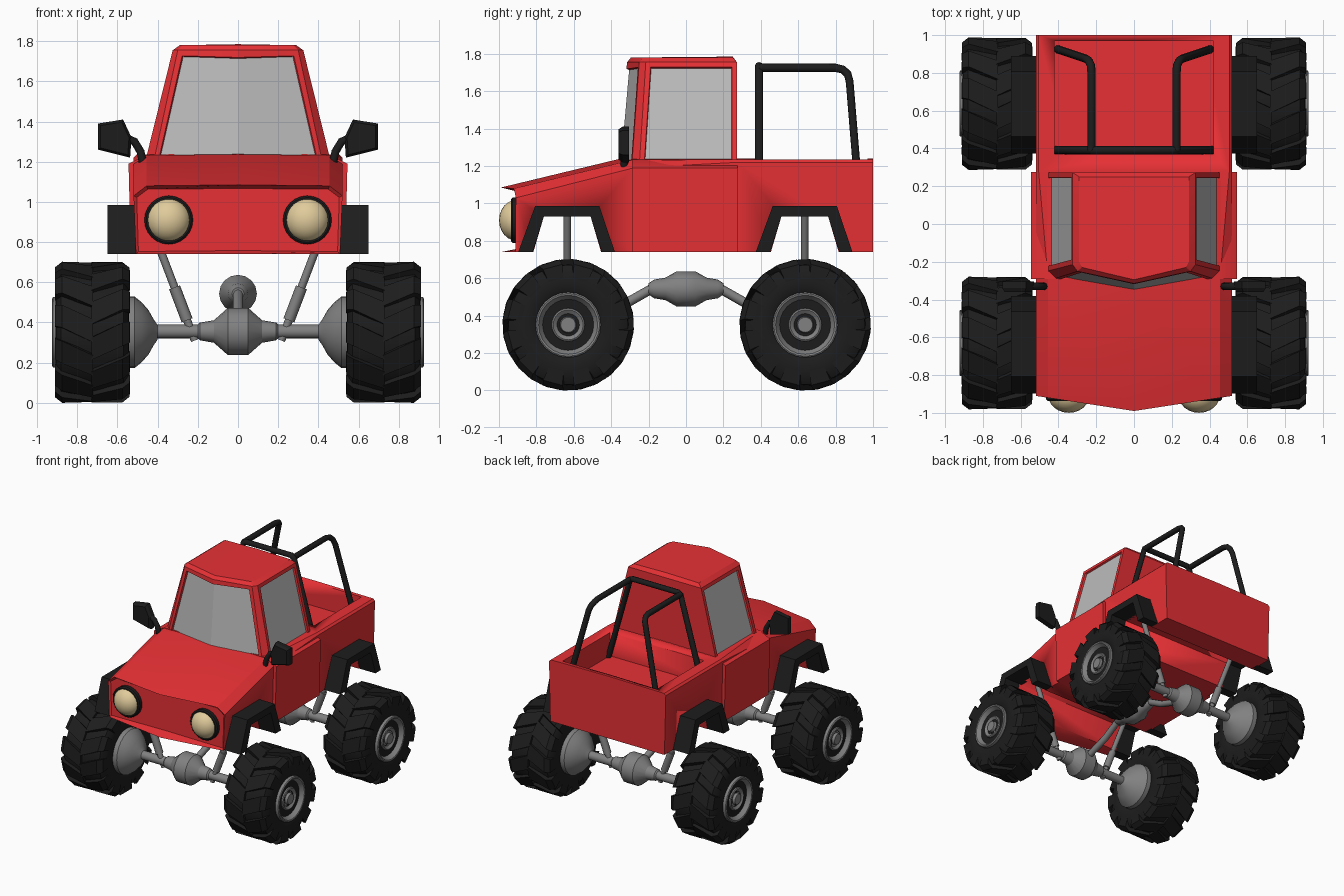
import bpy, bmesh
from math import sin, cos, pi, radians
from mathutils import Vector

if "Cube" in bpy.data.objects:
    bpy.data.objects.remove(bpy.data.objects["Cube"])


def material(name, rgb):
    m = bpy.data.materials.new(name)
    m.diffuse_color = (*rgb, 1)
    m.use_nodes = True
    m.node_tree.nodes["Principled BSDF"].inputs["Base Color"].default_value = m.diffuse_color
    return m


RED = material("red_paint", (0.8, 0.03, 0.035))
BLACK = material("black_rubber", (0.012, 0.012, 0.012))
LAMP = material("lamp_glass", (0.75, 0.6, 0.33))
GLASS = material("window_glass", (0.5, 0.5, 0.5))
GREY = material("grey_metal", (0.22, 0.22, 0.22))


def loft(bm, rings, split=True):
    """Skin closed rings; returns the side faces per span plus the cap faces."""
    vs = [[bm.verts.new(p) for p in r] for r in rings]
    n = len(vs[0])
    spans = [[bm.faces.new((a[i], a[(i + 1) % n], b[(i + 1) % n], b[i])) for i in range(n)]
             for a, b in zip(vs, vs[1:])]
    caps = []
    for r in (vs[0], vs[-1]):
        parts = [r[:n // 2 + 1], r[n // 2:] + r[:1]] if split else [r]
        caps.append([bm.faces.new(p) for p in parts])
    bmesh.ops.recalc_face_normals(bm, faces=bm.faces)
    return spans, caps


def finish(bm, name, *mats, angle=30):
    me = bpy.data.meshes.new(name)
    bm.to_mesh(me)
    bm.free()
    ob = bpy.data.objects.new(name, me)
    bpy.context.collection.objects.link(ob)
    for m in mats:
        me.materials.append(m)
    bpy.ops.object.select_all(action='DESELECT')
    ob.select_set(True)
    bpy.context.view_layer.objects.active = ob
    bpy.ops.object.shade_smooth_by_angle(angle=radians(angle))
    return ob


def solid(name, rings, mat, split=True, angle=30):
    bm = bmesh.new()
    loft(bm, rings, split)
    return finish(bm, name, mat, angle=angle)


def sym(pts):
    """Complete a half ring (first and last point on x = 0)."""
    return pts + [(-x, y, z) for x, y, z in reversed(pts[1:-1])]


def lathe(profile, seg=24):
    """Rings around the x axis from (x, radius) pairs."""
    return [[(x, r * cos(2 * pi * i / seg), r * sin(2 * pi * i / seg)) for i in range(seg)]
            for x, r in profile]


def tube(name, pts, radius, mat):
    cu = bpy.data.curves.new(name, 'CURVE')
    cu.dimensions = '3D'
    cu.bevel_depth, cu.bevel_resolution, cu.use_fill_caps = radius, 2, True
    sp = cu.splines.new('POLY')
    sp.points.add(len(pts) - 1)
    for p, co in zip(sp.points, pts):
        p.co = (*co, 1)
    cu.materials.append(mat)
    ob = bpy.data.objects.new(name, cu)
    bpy.context.collection.objects.link(ob)
    return ob


def cut(ob, rings):
    cutter = solid("cutter", rings, RED)
    cutter.hide_render = True
    m = ob.modifiers.new("cut", 'BOOLEAN')
    m.operation, m.object, m.solver = 'DIFFERENCE', cutter, 'EXACT'
    bpy.context.view_layer.objects.active = ob
    bpy.ops.object.modifier_apply(modifier=m.name)
    bpy.data.objects.remove(cutter)


# Body shell: sections from nose to tail, V-shaped nose with sunken grille
def section(y, vee, w, deck, shoulder, top):
    half = [(0, .74), (w - .012, .74), (w, shoulder), (deck, top), (0, top + .005)]
    return sym([(x, y + vee * x / .52, z) for x, z in half])


bm = bmesh.new()
_, caps = loft(bm, [section(-.99, .08, .52, .455, 1.03, 1.08),
                    section(-.36, .08, .52, .455, 1.19, 1.232),
                    section(.28, 0, .52, .505, 1.22, 1.235),
                    section(1, 0, .52, .505, 1.22, 1.235)])
bmesh.ops.inset_region(bm, faces=caps[0], thickness=.018)
for v in {v for f in caps[0] for v in f.verts}:
    v.co.y = -.9
body = finish(bm, "body", RED)
cut(body, [[(-.42, y, z) if k == 0 else (.42, y, z) for y, z in
            ((.37, 1.05), (.97, 1.05), (.97, 1.4), (.37, 1.4))] for k in (0, 1)])
ARCH_IN = [(-.193, .70), (-.125, .93), (.125, .93), (.193, .70)]
for yc in (-.635, .635):
    cut(body, [[(x, yc + y, z) for y, z in ARCH_IN] for x in (-.8, .8)])
for p in body.data.polygons:
    p.material_index = 0

# Door section, slightly wider than the body
solid("doors", [section(-.29, 0, .545, .455, 1.19, 1.236),
                section(.275, 0, .545, .455, 1.19, 1.236)], RED)

# Cab with sunken windows
bm = bmesh.new()
spans, _ = loft(bm, [
    sym([(0, -.365, 1.2), (.42, -.29, 1.2), (.462, -.25, 1.2), (.462, .272, 1.2), (0, .272, 1.2)]),
    sym([(0, -.315, 1.755), (.30, -.25, 1.755), (.325, -.215, 1.755), (.325, .272, 1.755), (0, .272, 1.755)]),
    sym([(0, -.295, 1.78), (.275, -.23, 1.78), (.29, -.20, 1.78), (.29, .25, 1.78), (0, .25, 1.785)])])
side = spans[0]
for faces, t in (([side[0], side[7]], .036), ([side[2]], .038), ([side[5]], .038)):
    bmesh.ops.inset_region(bm, faces=faces, thickness=t)
    bmesh.ops.inset_region(bm, faces=faces, thickness=.004, depth=-.015)
    for f in faces:
        f.material_index = 1
finish(bm, "cab", RED, GLASS, angle=20)

# Roll cage in the bed
tube("roll_hoop", [(-.42, .39, 1.04), (-.225, .39, 1.72), (-.20, .39, 1.735),
                   (.20, .39, 1.735), (.225, .39, 1.72), (.42, .39, 1.04)], .022, BLACK)

# Wheel parts, built once around the x axis and shared by all corners
bm = bmesh.new()
loft(bm, lathe([(-.165, .165), (-.175, .18), (-.183, .22), (-.18, .28), (-.155, .32), (0, .328),
                (.155, .32), (.18, .28), (.183, .22), (.175, .18), (.165, .165)], 36))
for i in range(12):
    for s in (-1, 1):
        rings = []
        for x, ro, ri, shift in ((-.004, .35, .30, .24), (.15, .352, .30, .03),
                                 (.186, .325, .27, 0), (.187, .265, .25, 0)):
            a, w = 2 * pi * (i + .25 + .25 * s) / 12 + shift, .165
            rings.append([(s * x, r * cos(a + d), r * sin(a + d))
                          for r, d in ((ro, -w), (ro, w), (ri, w), (ri, -w))])
        loft(bm, rings, False)
tyre = finish(bm, "tyre", BLACK)
rim = solid("rim", lathe([(.10, .175), (.195, .175), (.20, .168), (.197, .158), (.155, .13), (.145, .092),
                          (.175, .088), (.18, .08), (.165, .06), (.165, .045), (.185, .04)]), GREY)
bowl = solid("wheel_bowl", lathe([(-.15, .178), (-.21, .178), (-.245, .15), (-.28, .11),
                                  (-.305, .065), (-.325, .036)]), GREY)
for part in (tyre, rim, bowl):
    for y, end in ((-.63, "front"), (.637, "rear")):
        for s, sd in ((-1, "left"), (1, "right")):
            ob = bpy.data.objects.new(f"{end}_{sd}_{part.name}", part.data)
            ob.location, ob.scale = (s * .725, y, .351), (s, 1, 1)
            bpy.context.collection.objects.link(ob)
    bpy.data.objects.remove(part)

# Axles with differential, and the central gearbox
for y, end in ((-.63, "front"), (.637, "rear")):
    ax = solid(end + "_axle", lathe([(-.56, .034), (-.20, .034), (-.19, .044), (-.12, .056), (-.05, .118),
                                     (.05, .118), (.12, .056), (.19, .044), (.20, .034), (.56, .034)], 16), GREY)
    ax.location = (0, y, .355)
    k = 1 if y > 0 else -1
    tube(end + "_drive_shaft", [(0, k * .15, .545), (0, k * .19, .54), (0, k * .34, .455), (0, k * .62, .36)],
         .026, GREY)
box = solid("gearbox", lathe([(-.20, .03), (-.17, .05), (-.11, .06), (-.05, .094),
                              (.05, .094), (.11, .06), (.17, .05), (.20, .03)], 16), GREY)
box.rotation_euler.z = pi / 2
box.location.z = .543

# Parts mirrored left and right
ARCH = [(-.262, .74), (-.172, .985), (.172, .985), (.255, .74), (.185, .74), (.125, .93), (-.125, .93), (-.185, .74)]
for s, sd in ((-1, "left"), (1, "right")):
    for yc, end in ((-.635, "front"), (.635, "rear")):
        solid(f"{end}_{sd}_fender", [[(s * x, yc + y, z) for y, z in ARCH] for x in (.49, .65)], BLACK, False)
        # shock absorber: thin rod with a thicker sleeve
        lo, hi = Vector((s * .215, yc, .31)), Vector((s * .455, yc, .94))
        tube(f"{end}_{sd}_shock_rod", [lo, hi], .02, GREY)
        tube(f"{end}_{sd}_shock_sleeve", [lo.lerp(hi, .16), lo.lerp(hi, .42)], .029, GREY)
    tube(sd + "_roll_bar", [(s * .225, .39, 1.725), (s * .225, .80, 1.725), (s * .228, .84, 1.715),
                            (s * .24, .865, 1.69), (s * .255, .875, 1.65), (s * .405, .925, 1.04)], .022, BLACK)
    # headlight and its ring
    bm = bmesh.new()
    bmesh.ops.create_uvsphere(bm, u_segments=24, v_segments=12, radius=.11)
    lamp = finish(bm, sd + "_headlight", LAMP)
    lamp.location, lamp.scale = (s * .345, -.905, .91), (1, .86, 1)
    ring = solid(sd + "_headlight_ring", lathe([(-.03, .121), (.02, .121), (.028, .112)]), BLACK)
    ring.rotation_euler.z = -pi / 2
    ring.location = (s * .345, -.908, .91)
    # wing mirror
    plate = [(.697, 1.39), (.572, 1.41), (.53, 1.32), (.537, 1.22), (.697, 1.26)]
    solid(sd + "_mirror", [[(s * (.615 + (x - .615) * k), y, 1.32 + (z - 1.32) * k) for x, z in plate]
                           for y, k in ((-.36, .85), (-.34, 1), (-.305, 1))], BLACK, False, 20)
    tube(sd + "_mirror_arm", [(s * .56, -.33, 1.32), (s * .515, -.33, 1.30), (s * .485, -.33, 1.25),
                              (s * .47, -.33, 1.18)], .02, BLACK)
